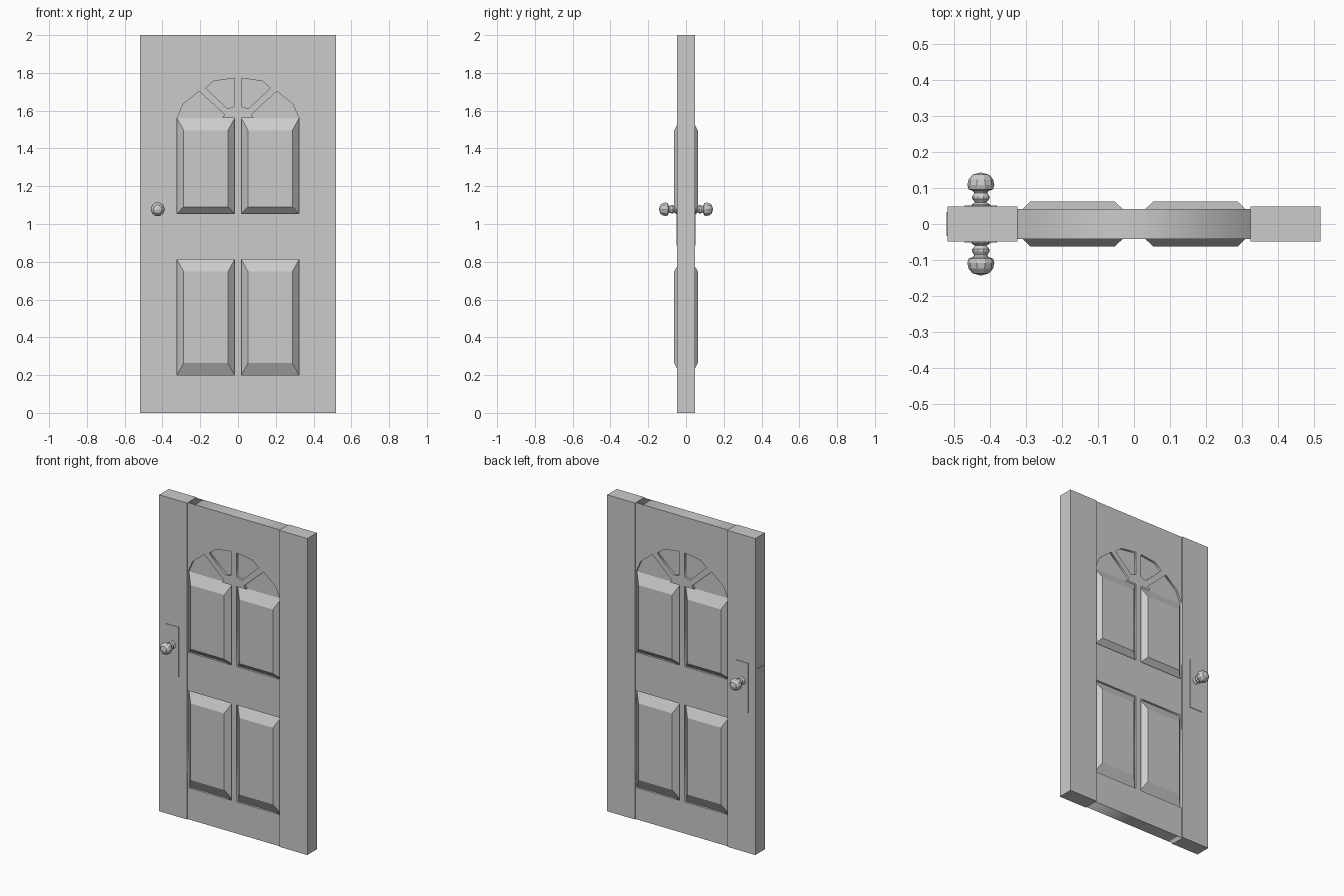
import bpy, bmesh, math

if "Cube" in bpy.data.objects:
    bpy.data.objects.remove(bpy.data.objects["Cube"])

STILE_Y, RAIL_Y, PANE_Y, PANEL_Y = 0.048, 0.041, 0.028, 0.0625


def finish(name, bm):
    bmesh.ops.recalc_face_normals(bm, faces=bm.faces[:])
    me = bpy.data.meshes.new(name)
    bm.to_mesh(me)
    bm.free()
    ob = bpy.data.objects.new(name, me)
    bpy.context.collection.objects.link(ob)
    return ob


def box(name, x0, x1, y0, y1, z0, z1):
    bm = bmesh.new()
    bmesh.ops.create_cube(bm, size=1)
    for v in bm.verts:
        v.co = ((x0 + x1) / 2 + v.co.x * (x1 - x0),
                (y0 + y1) / 2 + v.co.y * (y1 - y0),
                (z0 + z1) / 2 + v.co.z * (z1 - z0))
    return finish(name, bm)


def plate_with_holes(name, loops, half):
    # 2D filled curve: the first loop is the outline, the rest become holes
    cu = bpy.data.curves.new(name, 'CURVE')
    cu.dimensions = '2D'
    cu.fill_mode = 'BOTH'
    cu.extrude = half
    for loop in loops:
        sp = cu.splines.new('POLY')
        sp.points.add(len(loop) - 1)
        for p, (x, z) in zip(sp.points, loop):
            p.co = (x, z, 0, 1)
        sp.use_cyclic_u = True
    ob = bpy.data.objects.new(name, cu)
    bpy.context.collection.objects.link(ob)
    ob.rotation_euler.x = math.pi / 2
    bpy.ops.object.select_all(action='DESELECT')
    ob.select_set(True)
    bpy.context.view_layer.objects.active = ob
    bpy.ops.object.convert(target='MESH')


def raised_panel(name, outer, inner):
    # bevelled field on both faces: rings from front field to back field
    bm = bmesh.new()
    rings = []
    for (x0, x1, z0, z1), y in ((inner, -PANEL_Y), (outer, -PANE_Y),
                                (outer, PANE_Y), (inner, PANEL_Y)):
        rings.append([bm.verts.new((x, y, z)) for x, z in
                      ((x0, z0), (x1, z0), (x1, z1), (x0, z1))])
    for a, b in zip(rings, rings[1:]):
        for i in range(4):
            j = (i + 1) % 4
            bm.faces.new((a[i], a[j], b[j], b[i]))
    bm.faces.new(rings[0])
    bm.faces.new(rings[-1])
    finish(name, bm)


def knob(name, cx, cz, side, sides=10):
    # turned profile: (radius, distance from door centre)
    profile = [(0.027, 0.046), (0.026, 0.054), (0.016, 0.060), (0.024, 0.070),
               (0.024, 0.077), (0.018, 0.086), (0.022, 0.092), (0.034, 0.096),
               (0.0375, 0.108), (0.034, 0.124), (0.023, 0.137)]
    bm = bmesh.new()
    rings = []
    for r, d in profile:
        rings.append([bm.verts.new((cx + r * math.cos(2 * math.pi * i / sides),
                                    side * d,
                                    cz + r * math.sin(2 * math.pi * i / sides)))
                      for i in range(sides)])
    tip = bm.verts.new((cx, side * 0.143, cz))
    for a, b in zip(rings, rings[1:]):
        for i in range(sides):
            j = (i + 1) % sides
            bm.faces.new((a[i], a[j], b[j], b[i]))
    for i in range(sides):
        bm.faces.new((rings[-1][i], rings[-1][(i + 1) % sides], tip))
    bm.faces.new(rings[0])
    finish(name, bm)


# Side stiles
box("stile_left", -0.518, -0.323, -STILE_Y, STILE_Y, 0, 2)
box("stile_right", 0.323, 0.518, -STILE_Y, STILE_Y, 0, 2)

# Central frame with panel openings and fan-shaped arch
lower = [(.018, .2), (.323, .2), (.323, .812), (.018, .812)]
upper = [(.018, 1.055), (.323, 1.055), (.323, 1.56), (.29, 1.635),
         (.206, 1.703), (.07, 1.578), (.085, 1.56), (.018, 1.56)]
fan = [(.019, 1.622), (.055, 1.611), (.172, 1.72), (.128, 1.757), (.019, 1.772)]
loops = [[(-.33, 0), (.33, 0), (.33, 2), (-.33, 2)]]
for s in (-1, 1):
    for hole in (lower, upper, fan):
        loops.append([(s * x, z) for x, z in hole])
plate_with_holes("rail_frame", loops, RAIL_Y)

# Recessed fan pane
box("fan_pane", -0.324, 0.324, -PANE_Y, PANE_Y, 1.56, 1.79)

# Raised panels, mirrored left and right
for s, label in ((-1, "left"), (1, "right")):
    ox = sorted((s * .018, s * .323))
    ix = sorted((s * .053, s * .288))
    raised_panel("lower_panel_" + label, (*ox, .2, .812), (*ix, .264, .748))
    raised_panel("upper_panel_" + label, (*ox, 1.055, 1.56), (*ix, 1.091, 1.496))

# Lock plates and knobs on both faces
for s, label in ((-1, "front"), (1, "back")):
    y0, y1 = sorted((s * 0.046, s * 0.0515))
    box("lock_plate_" + label, -0.47, -0.38, y0, y1, 0.885, 1.2)
    knob("knob_" + label, -0.425, 1.078, s)

# Latch plate on the door edge
box("latch_plate", -0.52, -0.515, -0.033, 0.033, 0.98, 1.17)
